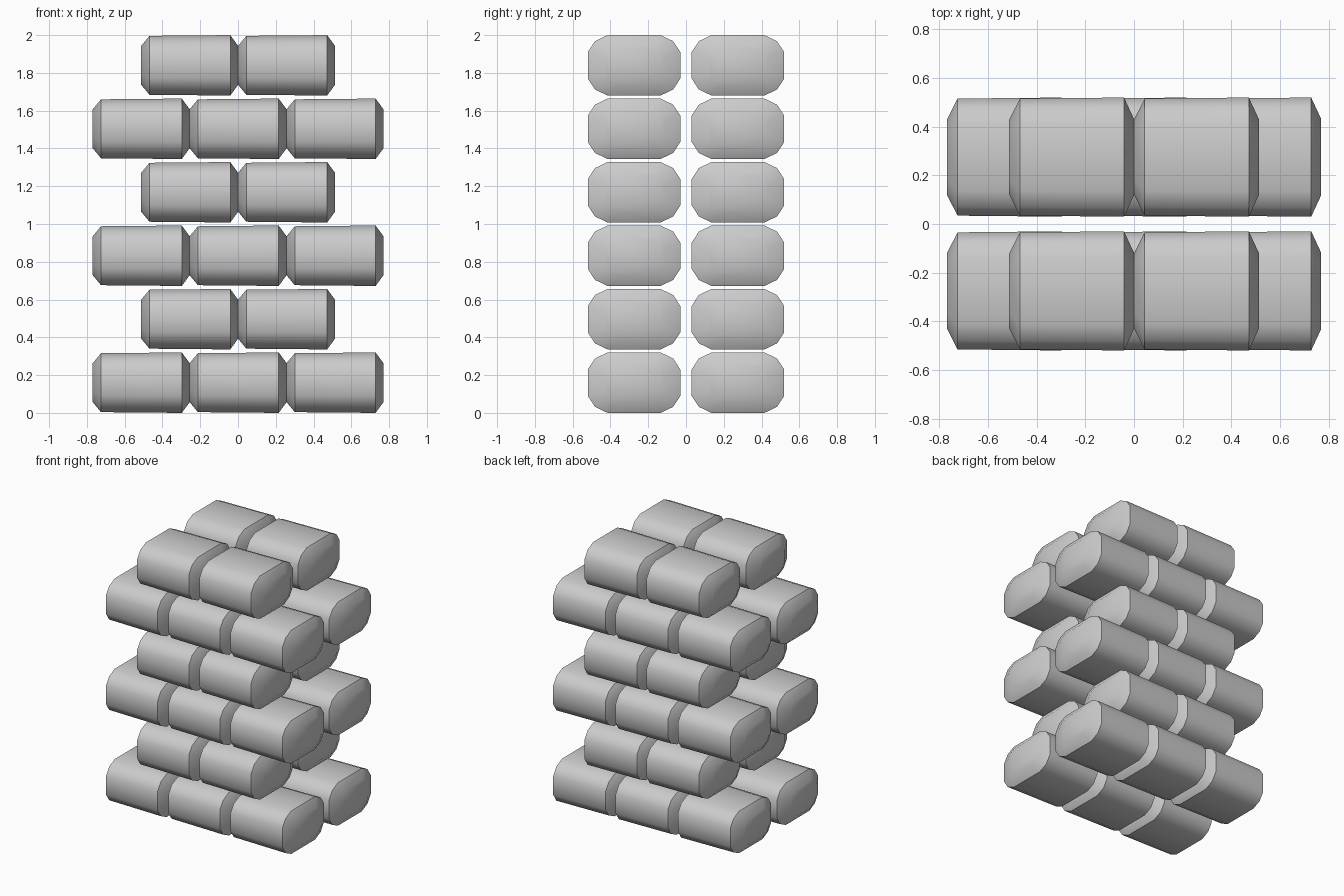
import bpy, bmesh, math

if "Cube" in bpy.data.objects:
    bpy.data.objects.remove(bpy.data.objects["Cube"])

BAG = 0.513      # length of one bag
STEP = 0.336     # layer spacing
HALF_H = 0.16
# One quarter of the rounded bag section (y, z)
QUARTER = [(0.245, 0.07), (0.207, 0.128), (0.14, 0.16)]


def section():
    q = QUARTER
    return (q + [(-y, z) for y, z in reversed(q)]
            + [(-y, -z) for y, z in q] + [(y, -z) for y, z in reversed(q)])


def bag_mesh():
    # Rings along x: (x, y scale, z scale), slightly narrower at the left end
    h = BAG / 2
    rings = [(-h, 0.63, 0.64), (-h + 0.044, 0.982, 0.975),
             (h - 0.041, 1, 1), (h, 0.64, 0.65)]
    bm = bmesh.new()
    loops = [[bm.verts.new((x, y * sy, z * sz)) for y, z in section()]
             for x, sy, sz in rings]
    n = len(loops[0])
    for a, b in zip(loops, loops[1:]):
        for i in range(n):
            j = (i + 1) % n
            bm.faces.new((a[i], a[j], b[j], b[i]))
    bm.faces.new(loops[0])
    bm.faces.new(loops[-1])
    bmesh.ops.recalc_face_normals(bm, faces=bm.faces)
    me = bpy.data.meshes.new("sandbag")
    bm.to_mesh(me)
    bm.free()
    return me


# Alternate layers of three and two bags, in two rows
mesh = bag_mesh()
for layer in range(6):
    count = 3 if layer % 2 == 0 else 2
    for row, y in (("front", -0.275), ("back", 0.275)):
        for i in range(count):
            ob = bpy.data.objects.new(f"sandbag_{row}_{layer + 1}_{i + 1}", mesh)
            ob.location = ((i - (count - 1) / 2) * BAG, y, HALF_H + layer * STEP)
            bpy.context.collection.objects.link(ob)

# Smooth along the bag, crisp at the bevelled ends
bpy.context.view_layer.objects.active = ob
ob.select_set(True)
bpy.ops.object.shade_smooth_by_angle(angle=math.radians(40))
